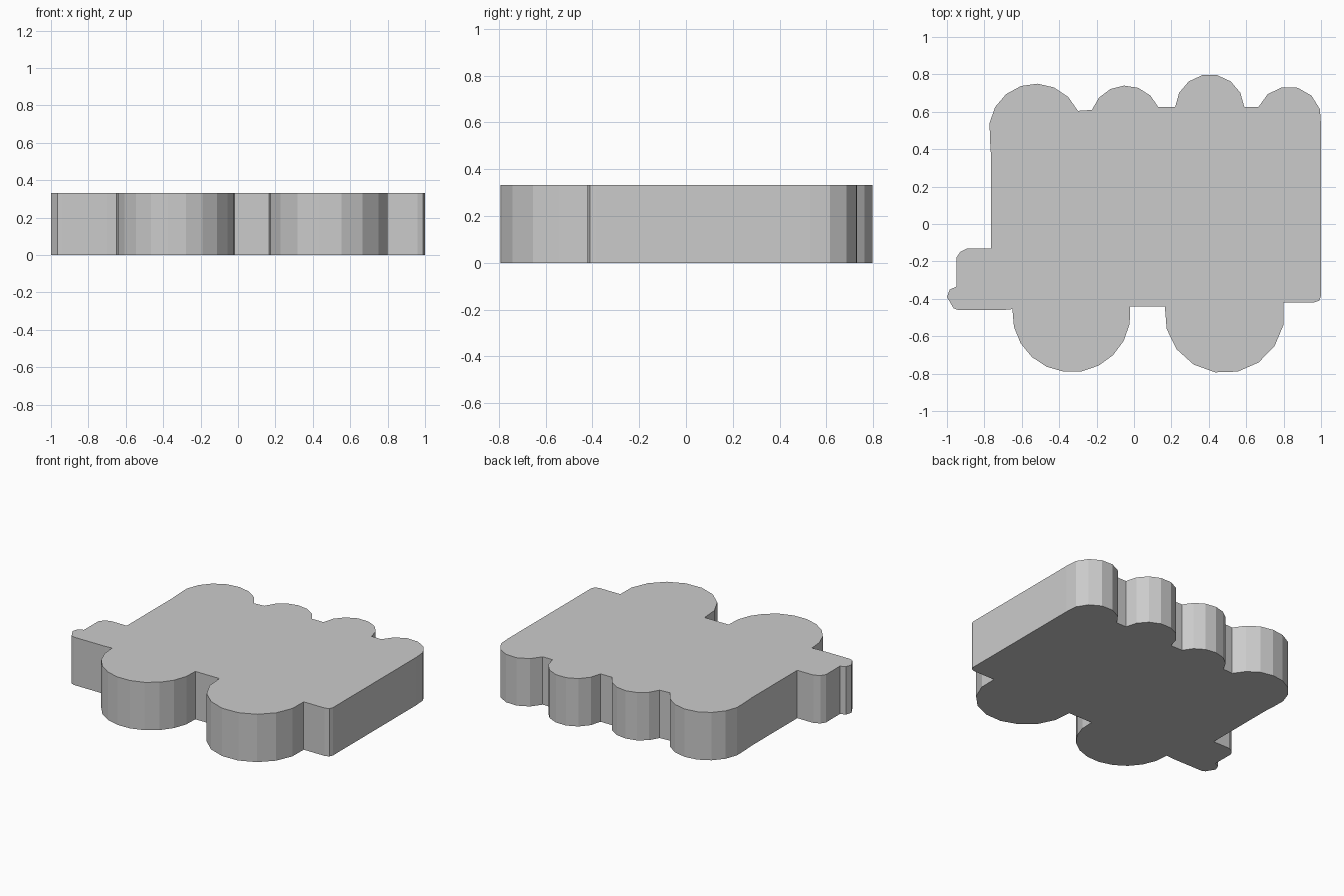
import bpy
import bmesh
from math import atan2, cos, sin, pi
from mathutils import Vector

if "Cube" in bpy.data.objects:
    bpy.data.objects.remove(bpy.data.objects["Cube"])

HEIGHT = 0.333


def arc(start, mid, end, sides):
    """Clockwise arc from start through mid to end."""
    a, b, c = Vector(start), Vector(mid), Vector(end)
    d = 2 * (a.x * (b.y - c.y) + b.x * (c.y - a.y) + c.x * (a.y - b.y))
    aa, bb, cc = a.dot(a), b.dot(b), c.dot(c)
    o = Vector(((aa * (b.y - c.y) + bb * (c.y - a.y) + cc * (a.y - b.y)) / d,
                (aa * (c.x - b.x) + bb * (a.x - c.x) + cc * (b.x - a.x)) / d))
    r = (a - o).length
    t0 = atan2(a.y - o.y, a.x - o.x)
    sweep = (t0 - atan2(c.y - o.y, c.x - o.x)) % (2 * pi)
    inner = [(o.x + r * cos(t0 - sweep * i / sides),
              o.y + r * sin(t0 - sweep * i / sides)) for i in range(1, sides)]
    return [tuple(start)] + inner + [tuple(end)]


# Left wall, then the four rounded bumps along the back
outline = [(-0.765, -0.13), (-0.765, 0.37)]
outline += arc((-0.77, 0.45), (-0.54, 0.75), (-0.30, 0.605), 8)
outline += arc((-0.225, 0.61), (-0.04, 0.74), (0.13, 0.625), 6)
outline += arc((0.22, 0.625), (0.41, 0.80), (0.59, 0.625), 7)
outline += arc((0.665, 0.625), (0.83, 0.735), (1.0, 0.53), 6)

# Right wall with a softened front corner
outline += [(1.0, -0.385), (0.99, -0.41), (0.96, -0.42)]

# Two wheel lobes along the front
outline += arc((0.80, -0.42), (0.49, -0.797), (0.165, -0.44), 9)
outline += arc((-0.02, -0.44), (-0.35, -0.792), (-0.65, -0.455), 11)

# Stepped nose on the left
outline += [(-0.70, -0.46), (-0.94, -0.46), (-0.965, -0.45), (-1.0, -0.39),
            (-0.985, -0.35), (-0.95, -0.335), (-0.95, -0.18),
            (-0.93, -0.15), (-0.89, -0.13)]

# Extrude the outline into a solid slab
bm = bmesh.new()
base = bm.faces.new([bm.verts.new((x, y, 0)) for x, y in outline])
top = bmesh.ops.extrude_face_region(bm, geom=[base], use_keep_orig=True)["geom"]
bmesh.ops.translate(bm, vec=(0, 0, HEIGHT),
                    verts=[g for g in top if isinstance(g, bmesh.types.BMVert)])
bmesh.ops.recalc_face_normals(bm, faces=bm.faces[:])
mesh = bpy.data.meshes.new("silhouette_slab")
bm.to_mesh(mesh)
bm.free()
bpy.context.collection.objects.link(bpy.data.objects.new("silhouette_slab", mesh))
